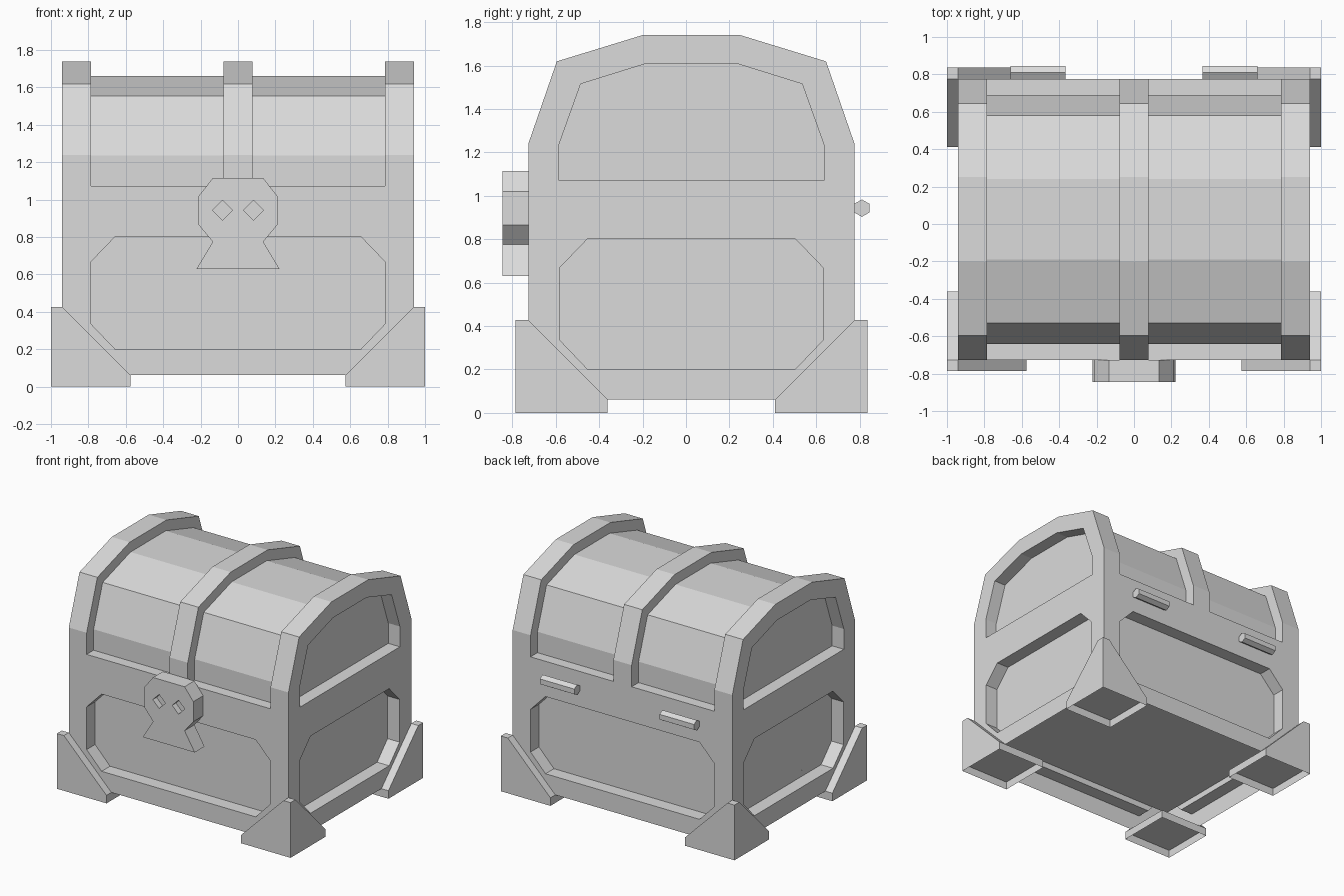
import bpy, bmesh, math
from mathutils import Vector

cube = bpy.data.objects.get("Cube")
if cube:
    bpy.data.objects.remove(cube, do_unlink=True)

grey = bpy.data.materials.new("plain_grey")
grey.use_nodes = True
grey.diffuse_color = (0.71, 0.71, 0.71, 1)
grey.node_tree.nodes["Principled BSDF"].inputs["Base Color"].default_value = (0.71, 0.71, 0.71, 1)

MID_Y = 0.025                  # body centre in depth
HALF_X, HALF_Y = 0.94, 0.751   # body half sizes
BASE, LID = 0.062, 1.073       # underside and lower edge of lid panels
PANEL = 0.103                  # depth of the wall panels


def add_object(name, bm):
    bmesh.ops.recalc_face_normals(bm, faces=bm.faces[:])
    mesh = bpy.data.meshes.new(name)
    bm.to_mesh(mesh)
    bm.free()
    mesh.materials.append(grey)
    obj = bpy.data.objects.new(name, mesh)
    bpy.context.collection.objects.link(obj)
    return obj


def prism(bm, points, axis, lo, hi):
    """Extrude a (depth or width, height) outline along x or y."""
    def place(p, t):
        return (t, p[0], p[1]) if axis == "x" else (p[0], t, p[1])
    face = bm.faces.new([bm.verts.new(place(p, lo)) for p in points])
    out = bmesh.ops.extrude_face_region(bm, geom=[face])
    move = Vector(place((0, 0), hi - lo))
    bmesh.ops.translate(bm, vec=move, verts=[v for v in out["geom"] if isinstance(v, bmesh.types.BMVert)])


def mirrored(half, centre=0):
    """Close a symmetric outline from its right half, listed top to bottom."""
    return [(centre + u, z) for u, z in half] + [(centre - u, z) for u, z in reversed(half)]


def octagon(half_w, centre):
    return mirrored([(half_w - 0.128, 0.8), (half_w, 0.667),
                     (half_w, 0.337), (half_w - 0.128, 0.203)], centre)


def carve(obj, cutter):
    """Subtract the cutter and bake the result into the object."""
    mod = obj.modifiers.new("carve", "BOOLEAN")
    mod.operation, mod.solver, mod.object = "DIFFERENCE", "EXACT", cutter
    cutter.hide_render = True
    graph = bpy.context.evaluated_depsgraph_get()
    baked = bpy.data.meshes.new_from_object(obj.evaluated_get(graph))
    obj.modifiers.clear()
    obj.data = baked
    bpy.data.objects.remove(cutter, do_unlink=True)


# Chest body with a faceted barrel lid
bm = bmesh.new()
prism(bm, mirrored([(0.225, 1.74), (0.62, 1.619), (HALF_Y, 1.24), (HALF_Y, BASE)], MID_Y),
      "x", -HALF_X, HALF_X)
body = add_object("chest_body", bm)

# Recessed panels: lid bays, lid ends, lower walls
bm = bmesh.new()
outer = mirrored([(1, 2), (1, LID)], MID_Y)
inner = mirrored([(0.215, 1.66), (0.555, 1.555), (0.666, 1.235), (0.666, LID)], MID_Y)
half = len(inner) // 2
bay = outer[:2] + inner[:half][::-1] + inner[half:][::-1] + outer[2:]
lid_end = mirrored([(0.205, 1.61), (0.51, 1.515), (0.612, 1.23), (0.612, LID)], MID_Y)
for s in (-1, 1):
    prism(bm, bay, "x", s * 0.078, s * 0.787)
    prism(bm, lid_end, "x", s * 0.84, s * 1.1)
    prism(bm, octagon(0.608, MID_Y), "x", s * (HALF_X - PANEL), s * 1.1)
    prism(bm, octagon(0.787, 0), "y", MID_Y + s * (HALF_Y - PANEL), MID_Y + s)
carve(body, add_object("panel_cutter", bm))

# Open underside with a raised floor inside
bm = bmesh.new()
bm.from_mesh(body.data)
under = [f for f in bm.faces if f.normal.z < -0.9 and f.calc_center_median().z < 0.1]
bmesh.ops.delete(bm, geom=under, context="FACES")
bm.to_mesh(body.data)
bm.free()
bm = bmesh.new()
fx, fy = HALF_X - PANEL, HALF_Y - PANEL
bm.faces.new([bm.verts.new((sx * fx, MID_Y + sy * fy, 0.25))
              for sx, sy in ((-1, -1), (-1, 1), (1, 1), (1, -1))])
add_object("chest_floor", bm)


# Corner feet: brackets wrapped around the body corners, with recessed soles
def foot(name, sx, sy):
    bm = bmesh.new()
    leg, top, t = 0.425, 0.427, 0.06
    plates = [
        [(0, 0, 0), (leg, 0, 0), (leg, 0, BASE), (t, 0, top), (0, 0, top)],
        [(leg, 0, BASE), (leg, t, BASE), (t, t, top), (t, 0, top)],
        [(leg, 0, 0), (leg, leg, 0), (leg, leg, BASE), (leg, t, BASE), (leg, 0, BASE)],
    ]
    plates += [[(b, a, z) for a, b, z in p] for p in plates]
    plates.append([(0, 0, top), (t, 0, top), (t, t, top), (0, t, top)])

    def place(p):
        return [bm.verts.new((sx * (HALF_X + t - a), MID_Y + sy * (HALF_Y + t - b), z))
                for a, b, z in p]
    for p in plates:
        bm.faces.new(place(p))
    bmesh.ops.remove_doubles(bm, verts=bm.verts[:], dist=0.0001)
    bm.faces.new(place([(0, 0, BASE), (leg, 0, BASE), (leg, leg, BASE), (0, leg, BASE)]))
    add_object(name, bm)


for sx, side in ((1, "left"), (-1, "right")):
    for sy, end in ((-1, "front"), (1, "back")):
        foot(f"foot_{end}_{side}", sx, sy)

# Skull-shaped lock plate with diamond eye holes
bm = bmesh.new()
prism(bm, mirrored([(0.135, 1.115), (0.21, 1.02), (0.21, 0.865), (0.135, 0.775), (0.222, 0.63)]),
      "y", -0.846, MID_Y - HALF_Y)
lock = add_object("lock_plate", bm)
bm = bmesh.new()
for s in (-1, 1):
    x, z, r = s * 0.083, 0.943, 0.054
    prism(bm, [(x, z + r), (x + r, z), (x, z - r), (x - r, z)], "y", -0.9, -0.8)
carve(lock, add_object("eye_cutter", bm))

# Hexagonal hinge pins on the back
for s, side in ((1, "left"), (-1, "right")):
    bm = bmesh.new()
    ring = [(0.81 + 0.04 * math.sin(k * math.pi / 3), 0.943 + 0.04 * math.cos(k * math.pi / 3))
            for k in range(6)]
    prism(bm, ring, "x", s * 0.365, s * 0.66)
    add_object(f"hinge_{side}", bm)
